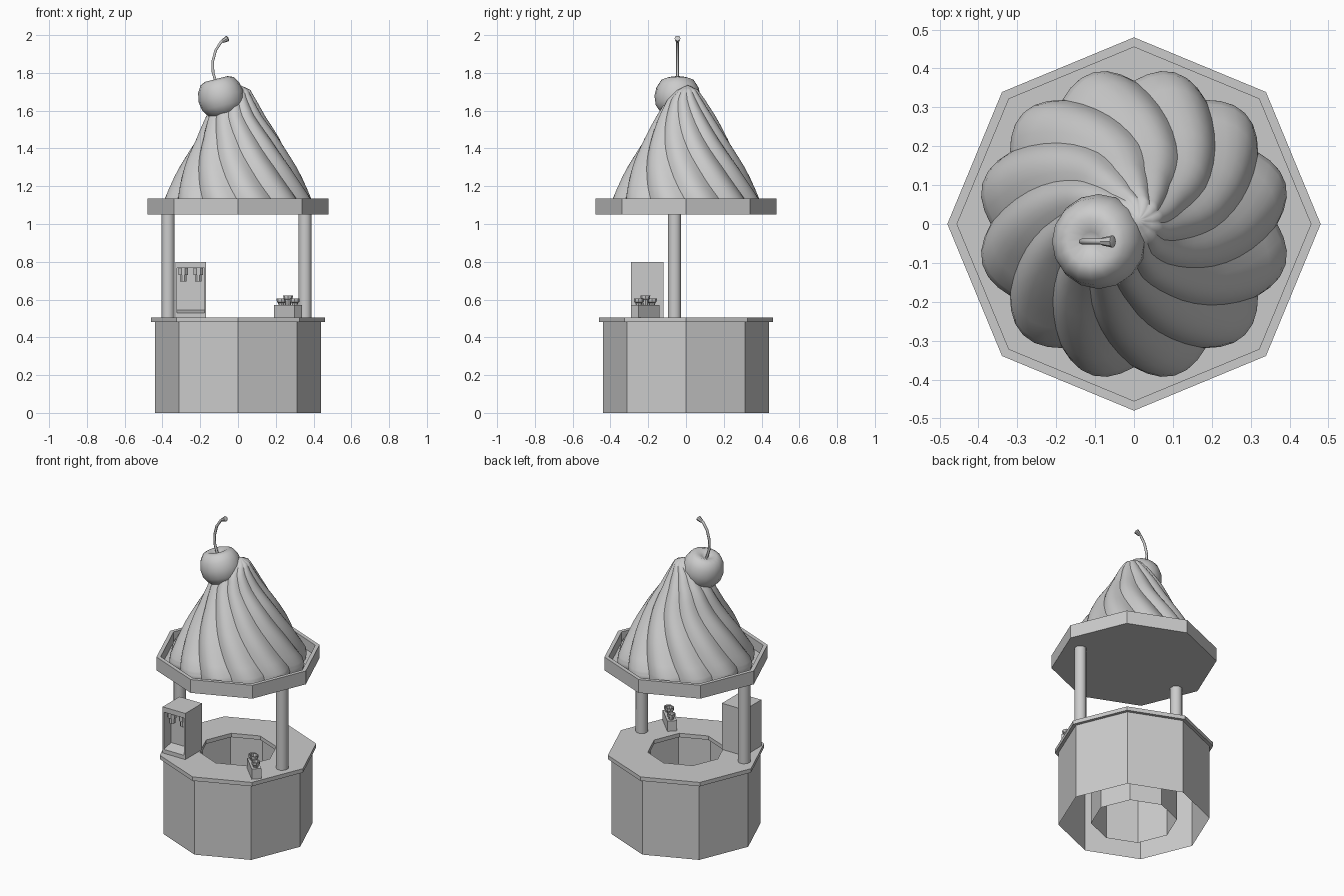
import bpy, bmesh
from math import sin, cos, pi, radians
from mathutils import Vector, Matrix

if "Cube" in bpy.data.objects:
    bpy.data.objects.remove(bpy.data.objects["Cube"])


def finish(name, bm, smooth=None):
    bmesh.ops.remove_doubles(bm, verts=bm.verts, dist=1e-5)
    bmesh.ops.recalc_face_normals(bm, faces=bm.faces)
    me = bpy.data.meshes.new(name)
    bm.to_mesh(me)
    bm.free()
    ob = bpy.data.objects.new(name, me)
    bpy.context.collection.objects.link(ob)
    if smooth:
        bpy.ops.object.select_all(action='DESELECT')
        ob.select_set(True)
        bpy.context.view_layer.objects.active = ob
        bpy.ops.object.shade_smooth_by_angle(angle=radians(smooth))
    return ob


def skin(bm, rings):
    """Bridge successive closed loops of points with quads."""
    loops = [[bm.verts.new(p) for p in ring] for ring in rings]
    for a, b in zip(loops, loops[1:]):
        n = len(a)
        for i in range(n):
            bm.faces.new((a[i], a[(i + 1) % n], b[(i + 1) % n], b[i]))


def lathe(name, profile, n=8, at=(0, 0, 0), tilt=0, smooth=None, phase=0.0):
    """Revolve (radius, z) points; zero radius closes an end."""
    m = Matrix.Translation(at) @ Matrix.Rotation(tilt, 4, 'Y')
    bm = bmesh.new()
    skin(bm, [[m @ Vector((r * cos(phase + 2 * pi * i / n), r * sin(phase + 2 * pi * i / n), z))
               for i in range(n)] for r, z in profile])
    bmesh.ops.dissolve_degenerate(bm, edges=bm.edges, dist=1e-6)
    return finish(name, bm, smooth)


# Octagonal stand: open-bottomed outer and inner walls, ring counter
lathe("stand_outer_wall", [(.44, 0), (.44, .48)])
lathe("stand_inner_wall", [(.25, .48), (.25, 0)])
lathe("counter_top", [(.46, .48), (.46, .505), (.225, .505), (.225, .48), (.46, .48)])

# Posts
for side, x in (("left", -.37), ("right", .355)):
    lathe(side + "_post", [(.037, .505), (.037, 1.06)], 8, (x, -.06, 0), phase=pi / 8, smooth=50)

# Roof tray
lathe("roof_tray", [(0, 1.05), (.48, 1.05), (.48, 1.135), (.455, 1.135), (.455, 1.07), (0, 1.07)])

# Swirled cream roof: fluted rings that twist towards the peak
PROFILE = [(1.07, .385, 0, 0), (1.10, .392, 0, 0), (1.135, .385, 0, 0), (1.30, .302, 0, 0),
           (1.45, .218, 0, 0), (1.57, .152, -.012, 0), (1.66, .098, -.005, 0),
           (1.71, .055, .01, .008), (1.735, 0, .012, .01)]
LOBES, SEG, SUB = 12, 72, 3
rings = []
steps = (len(PROFILE) - 1) * SUB
for k in range(steps + 1):
    i = min(k // SUB, len(PROFILE) - 2)
    f = k / SUB - i
    z, r, cx, cy = [a + (b - a) * f for a, b in zip(PROFILE[i], PROFILE[i + 1])]
    twist = -radians(75) * (1 - r / .392)
    ring = []
    for j in range(SEG):
        t = 2 * pi * j / SEG
        rr = r * (.94 + .09 * abs(sin(LOBES / 2 * t)))
        ring.append((cx + rr * cos(t + twist), cy + rr * sin(t + twist), z))
    rings.append(ring)
bm = bmesh.new()
skin(bm, rings)
bmesh.ops.dissolve_degenerate(bm, edges=bm.edges, dist=1e-6)
finish("cream_swirl", bm, 40)

# Cherry, leaning left
lathe("cherry", [(0, .07), (.025, .083), (.06, .098), (.09, .086), (.112, .05), (.122, .005),
                 (.115, -.045), (.09, -.083), (.05, -.103), (0, -.108)],
      16, (-.09, -.045, 1.673), tilt=-.25, smooth=60)

# Curved stem with a thicker tip
cu = bpy.data.curves.new("cherry_stem", 'CURVE')
cu.dimensions = '3D'
cu.bevel_depth = .008
cu.bevel_resolution = 1
cu.use_fill_caps = True
pts = [(-.11, 1.73), (-.132, 1.80), (-.134, 1.86), (-.118, 1.92), (-.09, 1.963), (-.06, 1.985)]
sp = cu.splines.new('POLY')
sp.points.add(len(pts) - 1)
for p, (x, z) in zip(sp.points, pts):
    p.co = (x, -.045, z, 1)
bpy.context.collection.objects.link(bpy.data.objects.new("cherry_stem", cu))
lathe("stem_tip", [(0, -.02), (.010, -.02), (.016, .012), (0, .017)], 8,
      (-.065, -.045, 1.977), tilt=radians(60), smooth=40)

# Dispenser: box with a recessed front
bm = bmesh.new()
bmesh.ops.create_cube(bm, size=1, matrix=Matrix.Translation((-.25, -.205, .6525))
                      @ Matrix.Diagonal((.16, .17, .295, 1)))
front = min(bm.faces, key=lambda f: f.calc_center_median().y)
bmesh.ops.inset_region(bm, faces=[front], thickness=.011)
for v in front.verts:                       # taller margins above and below the opening
    v.co.z = .768 if v.co.z > .65 else .53
back = bmesh.ops.extrude_discrete_faces(bm, faces=[front])["faces"][0]
for v in back.verts:
    v.co.y += .075
    if v.co.z < .6:
        v.co.z += .015
finish("dispenser", bm)
for side, x in (("left", -.29), ("right", -.21)):
    lathe(side + "_nozzle", [(0, .768), (.027, .768), (.027, .73), (.019, .73), (.019, .695), (0, .695)],
          8, (x, -.252, 0), phase=pi / 8)

# Cone holder set diagonally, with three cones
C, AXIS = Vector((.265, -.215, 0)), Vector((1, -1, 0)).normalized()
bm = bmesh.new()
bmesh.ops.create_cube(bm, size=1, matrix=Matrix.Translation(C + Vector((0, 0, .5375)))
                      @ Matrix.Rotation(-pi / 4, 4, 'Z') @ Matrix.Diagonal((.156, .056, .065, 1)))
finish("cone_holder", bm)
for i, (d, h) in enumerate(((-.05, .605), (0, .622), (.05, .605))):
    lathe("cone_%d" % (i + 1), [(0, .565), (.014, .565), (.018, h - .022), (.024, h - .018),
                                (.026, h), (.020, h), (.016, h - .02), (0, h - .02)],
          8, C + AXIS * d)
